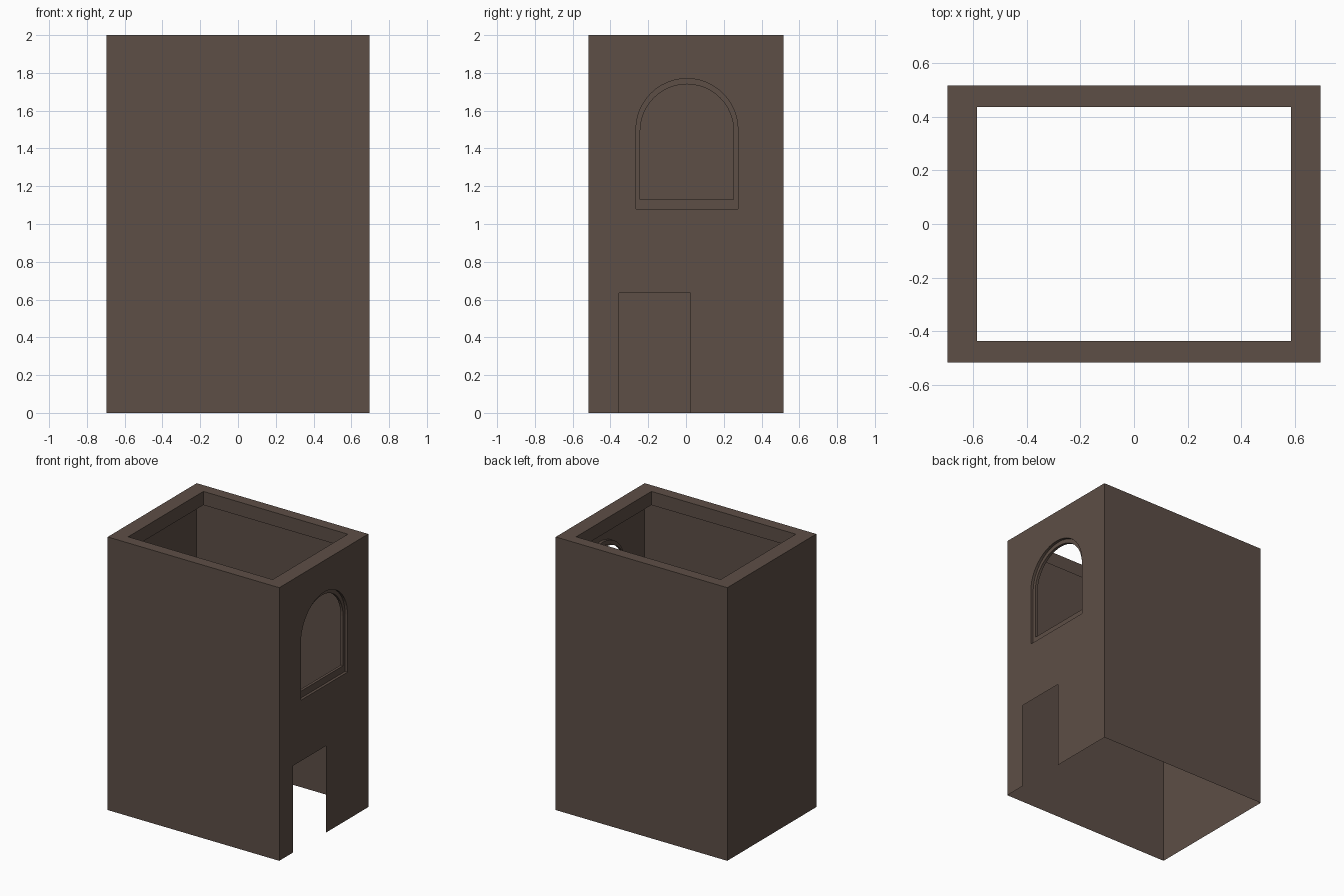
import bpy, bmesh, math
from mathutils import Vector

if "Cube" in bpy.data.objects:
    bpy.data.objects.remove(bpy.data.objects["Cube"])

HX, HY, H = 0.695, 0.515, 2.0          # outer half sizes and height
IX, IY, LIP = 0.585, 0.435, 0.10       # roof opening and lip depth

brown = bpy.data.materials.new("brown_plaster")
brown.diffuse_color = (0.11, 0.077, 0.061, 1)
brown.use_nodes = True
brown.node_tree.nodes["Principled BSDF"].inputs["Base Color"].default_value = brown.diffuse_color


def finish(name, bm):
    mesh = bpy.data.meshes.new(name)
    bm.to_mesh(mesh)
    bm.free()
    mesh.materials.append(brown)
    obj = bpy.data.objects.new(name, mesh)
    bpy.context.collection.objects.link(obj)
    return obj


def loop(bm, pts):
    return [bm.verts.new(p) for p in pts]


def rect(hx, hy, z):
    return [(-hx, -hy, z), (hx, -hy, z), (hx, hy, z), (-hx, hy, z)]


def bridge(bm, a, b):
    n = len(a)
    for i in range(n):
        j = (i + 1) % n
        bm.faces.new((a[i], a[j], b[j], b[i]))


def arch(x, r, sill, spring, cy=0.005, n=24):
    pts = [(x, cy - r, sill), (x, cy + r, sill)]
    for i in range(n + 1):
        a = math.pi * i / n
        pts.append((x, cy + r * math.cos(a), spring + r * math.sin(a)))
    return pts


outer_arch = (0.27, 1.08, 1.50)
inner_arch = (0.2475, 1.13, 1.4925)

# Plain walls: front, back and left, single sheets
bm = bmesh.new()
low, high = loop(bm, rect(HX, HY, 0)), loop(bm, rect(HX, HY, H))
for i in (0, 2, 3):
    j = (i + 1) % 4
    bm.faces.new((low[i], low[j], high[j], high[i]))
finish("plain_walls", bm)

# Right wall with doorway notch and arched window hole
bm = bmesh.new()
outline = [(-HY, 0), (-0.355, 0), (-0.355, 0.635), (0.025, 0.635),
           (0.025, 0), (HY, 0), (HY, H), (-HY, H)]
edges = []
for pts in ([(HX, y, z) for y, z in outline], arch(HX, *outer_arch)):
    vs = loop(bm, pts)
    edges += [bm.edges.new((vs[i - 1], vs[i])) for i in range(len(vs))]
bmesh.ops.triangle_fill(bm, use_beauty=True, use_dissolve=False,
                        edges=edges, normal=Vector((1, 0, 0)))
bm.normal_update()
for f in bm.faces:
    if f.normal.x < 0:
        f.normal_flip()
finish("door_and_window_wall", bm)

# Stepped window reveal
bm = bmesh.new()
steps = [(HX, outer_arch), (HX - 0.02, outer_arch),
         (HX - 0.02, inner_arch), (HX - 0.04, inner_arch)]
rings = [loop(bm, arch(x, *shape)) for x, shape in steps]
for a, b in zip(rings, rings[1:]):
    bridge(bm, a, b)
finish("window_frame", bm)

# Roof rim with a lip hanging into the opening
bm = bmesh.new()
rings = [loop(bm, rect(HX, HY, H)), loop(bm, rect(IX, IY, H)),
         loop(bm, rect(IX, IY, H - LIP))]
for a, b in zip(rings, rings[1:]):
    bridge(bm, a, b)
finish("roof_rim", bm)
